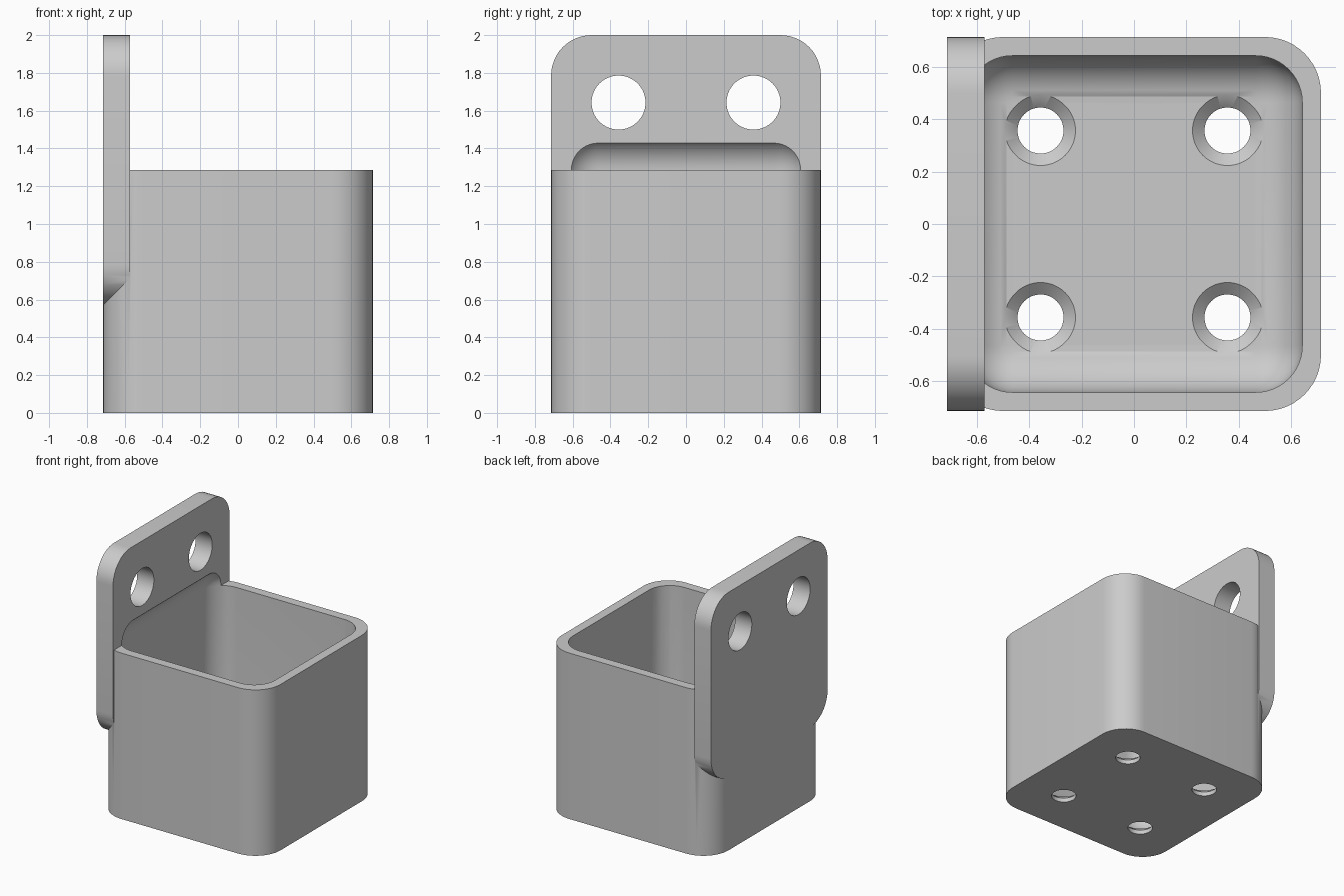
import bpy, bmesh, math
from mathutils import Matrix

if "Cube" in bpy.data.objects:
    bpy.data.objects.remove(bpy.data.objects["Cube"])

U = 1 / 14  # design unit: the body is 20 units wide, the whole part 28 tall

grey = bpy.data.materials.new("light_grey")
grey.use_nodes = True
colour = (0.6, 0.6, 0.6, 1)
grey.diffuse_color = colour
grey.node_tree.nodes["Principled BSDF"].inputs["Base Color"].default_value = colour


def finish(name, bm):
    mesh = bpy.data.meshes.new(name)
    bm.to_mesh(mesh)
    bm.free()
    obj = bpy.data.objects.new(name, mesh)
    bpy.context.collection.objects.link(obj)
    mesh.materials.append(grey)
    return obj


def rounded_block(name, low, high, radius, axis=None):
    """Block with all edges rounded, or only those along one axis."""
    bm = bmesh.new()
    bmesh.ops.create_cube(bm, size=1)
    for v in bm.verts:
        v.co = [U * (a if c < 0 else b) for c, a, b in zip(v.co, low, high)]
    edges = [e for e in bm.edges if axis is None
             or abs((e.verts[0].co - e.verts[1].co).normalized()[axis]) > 0.9]
    bmesh.ops.bevel(bm, geom=edges, offset=radius * U, offset_type='OFFSET',
                    segments=12, profile=0.5, affect='EDGES')
    return finish(name, bm)


def cone_cutter(name, centre, r1, r2, depth, along_x=False):
    bm = bmesh.new()
    turn = Matrix.Rotation(math.pi / 2, 4, 'Y') if along_x else Matrix()
    place = Matrix.Translation([c * U for c in centre])
    bmesh.ops.create_cone(bm, cap_ends=True, segments=64, radius1=r1 * U,
                          radius2=r2 * U, depth=depth * U, matrix=place @ turn)
    return finish(name, bm)


def combine(target, other, operation):
    mod = target.modifiers.new("combine", 'BOOLEAN')
    mod.operation = operation
    mod.solver = 'EXACT'
    mod.object = other
    bpy.context.view_layer.objects.active = target
    bpy.ops.object.modifier_apply(modifier=mod.name)
    bpy.data.objects.remove(other)


# Cup body and mounting plate
cup = rounded_block("wall_mounted_cup", (-10, -10, 0), (10, 10, 18), 3, axis=2)
plate = rounded_block("mounting_plate", (-10, -10, 8), (-8, 10, 28), 3, axis=0)
combine(cup, plate, 'UNION')

# Hollow interior, also recessed into the plate
combine(cup, rounded_block("cavity", (-9, -9, 1), (9, 9, 20.5), 2.5), 'DIFFERENCE')

# Screw holes through the plate and countersunk holes in the floor
for y in (-5, 5):
    combine(cup, cone_cutter("plate_hole", (-9, y, 23), 2, 2, 6, True), 'DIFFERENCE')
    for x in (-5, 5):
        combine(cup, cone_cutter("floor_hole", (x, y, 0), 1.23, 1.23, 4), 'DIFFERENCE')
        combine(cup, cone_cutter("countersink", (x, y, 0.75), 1.23, 1.93, 0.6), 'DIFFERENCE')

# Smooth rounds, crisp edges
bpy.ops.object.select_all(action='DESELECT')
cup.select_set(True)
bpy.context.view_layer.objects.active = cup
bpy.ops.object.shade_smooth_by_angle(angle=math.radians(30))
